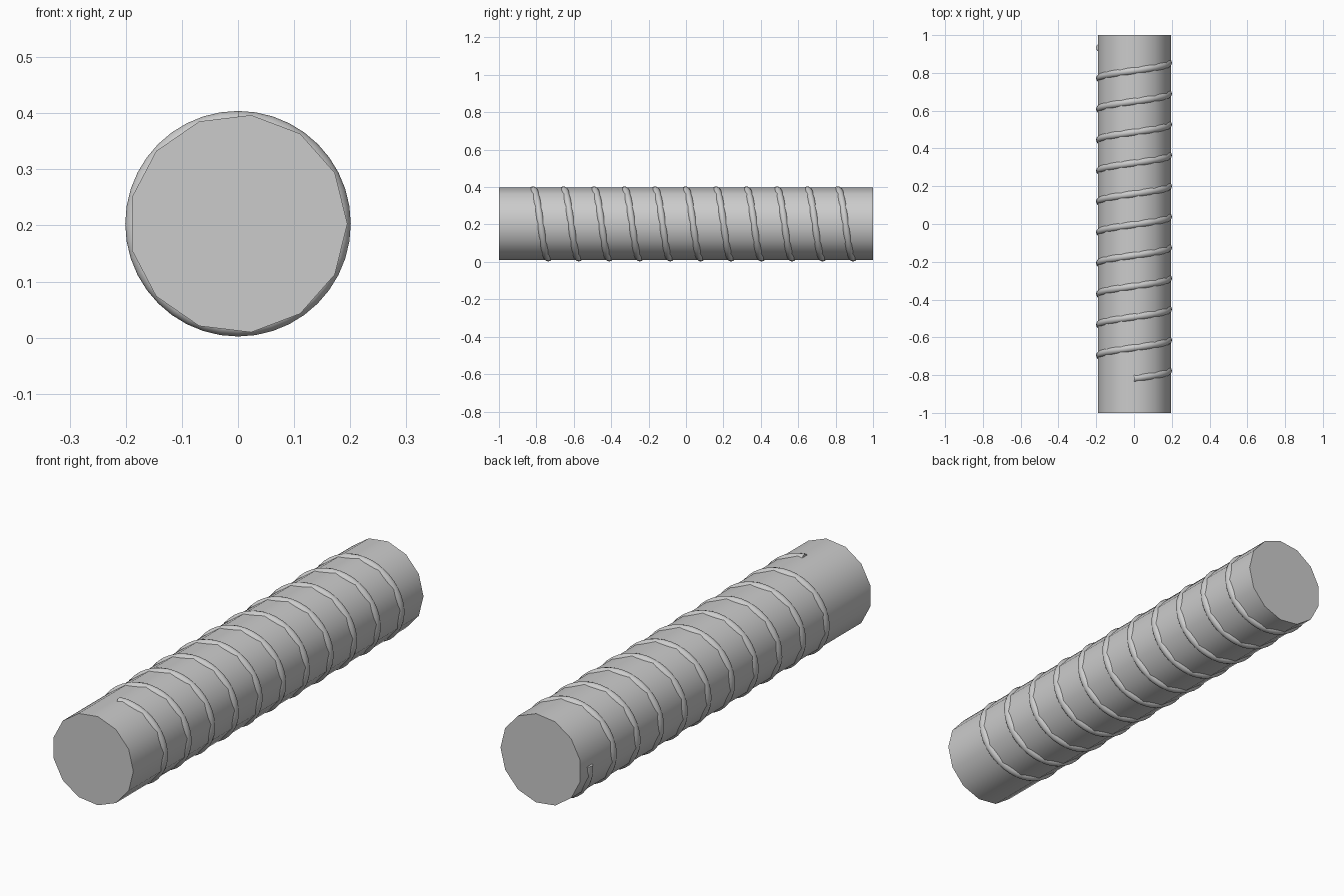
import bpy, math

if "Cube" in bpy.data.objects:
    bpy.data.objects.remove(bpy.data.objects["Cube"])

CZ = 0.203          # axis height
R_CORE = 0.195
R_OUT = 0.201       # outer reach of the spiral rib
R_TUBE = 0.02
PITCH = 0.163
TURNS = 10.77
STEPS = 40          # path points per turn


def smooth(obj, angle):
    bpy.ops.object.select_all(action='DESELECT')
    obj.select_set(True)
    bpy.context.view_layer.objects.active = obj
    bpy.ops.object.shade_smooth_by_angle(angle=math.radians(angle))


def make_mesh(name, verts, faces):
    me = bpy.data.meshes.new(name)
    me.from_pydata(verts, [], faces)
    me.update()
    obj = bpy.data.objects.new(name, me)
    bpy.context.collection.objects.link(obj)
    return obj


# Core bar: 13-sided prism along y
n = 13
verts = [(R_CORE * math.cos(2 * math.pi * i / n), y,
          CZ + R_CORE * math.sin(2 * math.pi * i / n))
         for y in (-1, 1) for i in range(n)]
faces = [(i, i + n, (i + 1) % n + n, (i + 1) % n) for i in range(n)]
faces += [tuple(range(n)), tuple(range(2 * n - 1, n - 1, -1))]
core = make_mesh("core_bar", verts, faces)
smooth(core, 40)

# Spiral rib: round section swept clockwise from the top, front to back
m = 12
count = int(TURNS * STEPS) + 1
verts, faces = [], []
for k in range(count):
    t = k / STEPS
    a = math.pi / 2 - 2 * math.pi * t
    y0 = -0.818 + PITCH * t
    for j in range(m):
        b = 2 * math.pi * j / m
        r = R_OUT - R_TUBE + R_TUBE * math.cos(b)
        verts.append((r * math.cos(a), y0 + R_TUBE * math.sin(b), CZ + r * math.sin(a)))
for k in range(count - 1):
    for j in range(m):
        p, q = k * m + j, k * m + (j + 1) % m
        faces.append((p, q, q + m, p + m))
faces.append(tuple(range(m - 1, -1, -1)))
faces.append(tuple((count - 1) * m + j for j in range(m)))
rib = make_mesh("spiral_rib", verts, faces)

# Make all normals point outward
import bmesh
for obj in (core, rib):
    bm = bmesh.new()
    bm.from_mesh(obj.data)
    bmesh.ops.recalc_face_normals(bm, faces=bm.faces)
    bm.to_mesh(obj.data)
    bm.free()
smooth(rib, 40)
